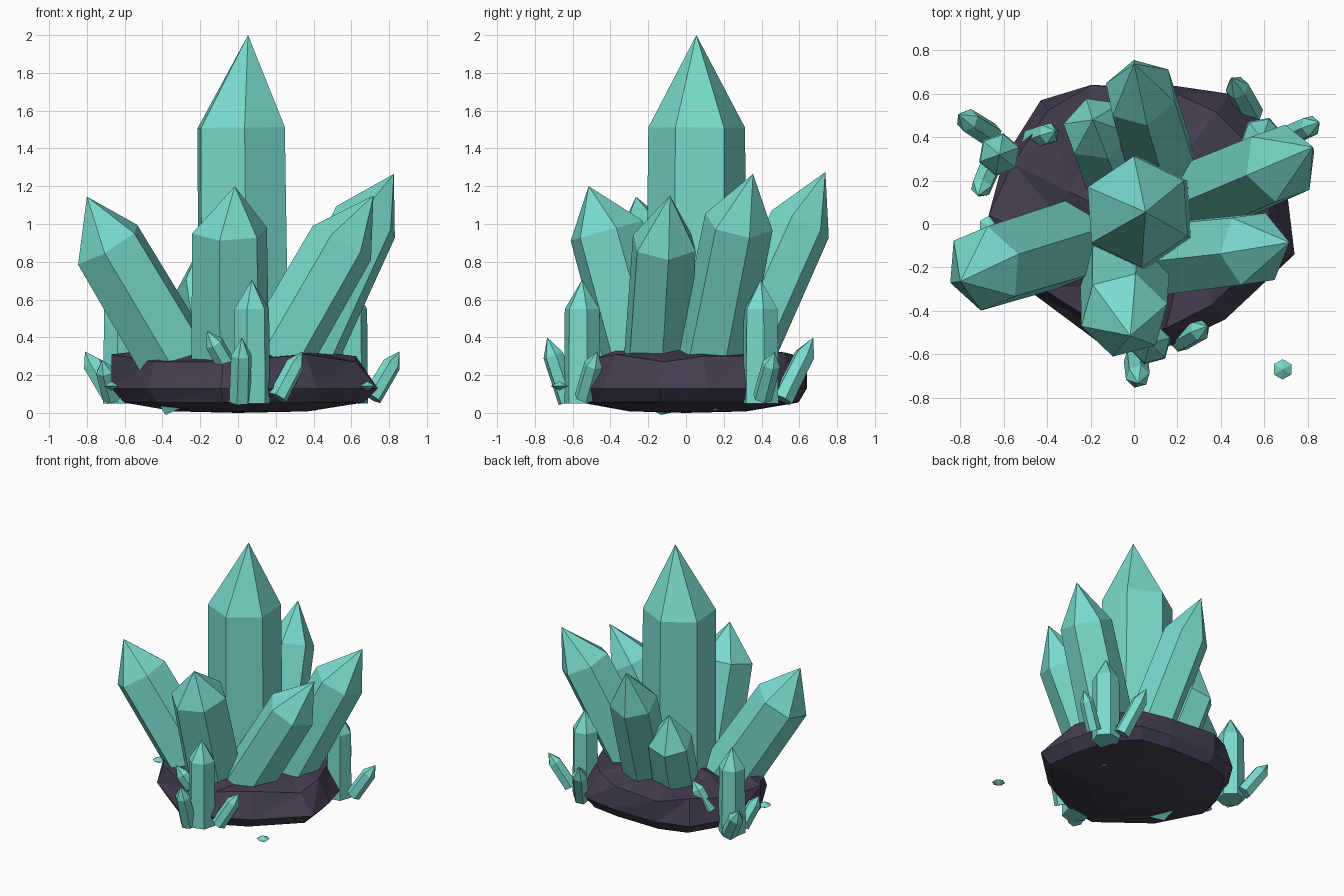
import bpy, bmesh, math
from mathutils import Vector

if "Cube" in bpy.data.objects:
    bpy.data.objects.remove(bpy.data.objects["Cube"])


def material(name, rgb):
    m = bpy.data.materials.new(name)
    m.diffuse_color = (*rgb, 1)
    m.use_nodes = True
    m.node_tree.nodes["Principled BSDF"].inputs["Base Color"].default_value = m.diffuse_color
    return m


TEAL = material("teal_crystal", (0.19, 0.70, 0.61))
ROCK = material("dark_rock", (0.059, 0.047, 0.084))


def finish(bm, name, mat):
    bmesh.ops.recalc_face_normals(bm, faces=bm.faces)
    me = bpy.data.meshes.new(name)
    bm.to_mesh(me)
    bm.free()
    me.materials.append(mat)
    ob = bpy.data.objects.new(name, me)
    bpy.context.collection.objects.link(ob)


def crystal(name, base, shoulder, tip, r, rot=0, flare=1.05):
    """Six-sided prism from base to shoulder, closed by a pointed cap."""
    base, shoulder, tip = Vector(base), Vector(shoulder), Vector(tip)
    q = Vector((0, 0, 1)).rotation_difference(shoulder - base)
    bm = bmesh.new()
    rings = []
    for c, rad in ((base, r * flare), (shoulder, r)):
        ring = []
        for i in range(6):
            a = math.radians(rot + 60 * i)
            ring.append(bm.verts.new(c + q @ Vector((rad * math.cos(a), rad * math.sin(a), 0))))
        rings.append(ring)
    low, high = rings
    apex = bm.verts.new(tip)
    bm.faces.new(low[::-1])
    for i in range(6):
        j = (i + 1) % 6
        bm.faces.new((low[i], low[j], high[j], high[i]))
        bm.faces.new((high[i], high[j], apex))
    finish(bm, name, TEAL)


# Large crystals: base, shoulder centre, tip, radius, rotation
crystal("main_crystal", (0.03, 0.05, 0.1), (0.017, 0.057, 1.51), (0.053, 0.055, 2.0), 0.257, 34, 1.04)
crystal("left_crystal", (-0.22, -0.06, 0.1), (-0.69, -0.205, 0.89), (-0.80, -0.265, 1.145), 0.2, 22)
crystal("front_crystal", (-0.04, -0.18, 0.1), (-0.045, -0.42, 0.965), (-0.017, -0.515, 1.20), 0.205, 15)
crystal("right_crystal", (0.09, -0.165, 0.1), (0.55, -0.115, 0.9), (0.717, -0.085, 1.15), 0.18, 8)
crystal("back_right_crystal", (0.25, 0.10, 0.1), (0.675, 0.28, 1.01), (0.825, 0.355, 1.265), 0.185, 20)
crystal("back_crystal", (0.15, 0.2, 0.1), (0.03, 0.605, 1.0), (0.0, 0.738, 1.275), 0.17, 102)
crystal("back_left_crystal", (-0.08, 0.2, 0.1), (-0.17, 0.44, 0.68), (-0.19, 0.48, 0.9), 0.16, 50)

# Upright small crystals around the rock
for name, x, y, rot in (("front", 0.073, -0.55, 15), ("right", 0.59, 0.395, 10), ("left", -0.62, 0.32, 20)):
    crystal(name + "_pillar", (x, y, 0.05), (x, y, 0.55), (x, y, 0.705), 0.095, rot)

# Little leaning shards: base, tip, radius
SHARDS = [
    ((0.01, -0.62, 0.06), (0.02, -0.735, 0.40), 0.056),
    ((0.21, -0.54, 0.08), (0.34, -0.47, 0.325), 0.05),
    ((0.71, 0.405, 0.08), (0.855, 0.47, 0.325), 0.05),
    ((0.54, 0.51, 0.07), (0.45, 0.675, 0.40), 0.055),
    ((-0.66, 0.41, 0.08), (-0.81, 0.505, 0.325), 0.055),
    ((-0.665, 0.26, 0.08), (-0.72, 0.13, 0.28), 0.05),
    ((-0.03, -0.45, 0.2), (-0.165, -0.53, 0.435), 0.05),
    ((-0.47, 0.39, 0.2), (-0.36, 0.43, 0.42), 0.05),
]
for i, (b, t, r) in enumerate(SHARDS):
    b, t = Vector(b), Vector(t)
    crystal(f"shard_{i + 1}", b, b.lerp(t, 0.72), t, r, 15)

# Loose chips: flat double pyramids
for i, (x, y) in enumerate(((0.685, -0.67), (-0.67, -0.01))):
    bm = bmesh.new()
    ring = [bm.verts.new((x + 0.047 * math.cos(math.radians(30 + 60 * k)),
                          y + 0.047 * math.sin(math.radians(30 + 60 * k)), 0.142)) for k in range(6)]
    for z in (0.118, 0.167):
        pole = bm.verts.new((x, y, z))
        for k in range(6):
            bm.faces.new((ring[k], ring[(k + 1) % 6], pole))
    finish(bm, f"chip_{i + 1}", TEAL)

# Rock base: irregular outline stacked in rings (x, y, upper scale, upper height)
OUTLINE = [
    (0.74, -0.14, 0.84, 0.27), (0.71, 0.11, 0.88, 0.30), (0.62, 0.43, 0.85, 0.30),
    (0.44, 0.60, 0.86, 0.32), (0.20, 0.635, 0.95, 0.29), (-0.20, 0.64, 1.0, 0.29),
    (-0.43, 0.57, 0.92, 0.32), (-0.60, 0.30, 0.93, 0.28), (-0.67, 0.04, 1.0, 0.31),
    (-0.48, -0.31, 0.92, 0.27), (-0.09, -0.60, 0.86, 0.27), (0.17, -0.56, 0.86, 0.29),
    (0.42, -0.44, 0.85, 0.31),
]
bm = bmesh.new()
bottom = [bm.verts.new((x * 0.5, y * 0.5, 0.008)) for x, y, s, h in OUTLINE]
lower = [bm.verts.new((x * 0.9, y * 0.93, 0.055)) for x, y, s, h in OUTLINE]
middle = [bm.verts.new((x, y, 0.13)) for x, y, s, h in OUTLINE]
upper = [bm.verts.new((x * s, y * s, h)) for x, y, s, h in OUTLINE]
inner = [bm.verts.new((x * 0.5, y * 0.5, 0.33 + 0.03 * math.sin(3 * i))) for i, (x, y, s, h) in enumerate(OUTLINE)]
n = len(OUTLINE)
stack = [bottom, lower, middle, upper, inner]
for a, b in zip(stack, stack[1:]):
    for i in range(n):
        j = (i + 1) % n
        bm.faces.new((a[i], a[j], b[j]))
        bm.faces.new((a[i], b[j], b[i]))
for ring, z in ((bottom, 0.0), (inner, 0.33)):
    pole = bm.verts.new((0, 0, z))
    for i in range(n):
        bm.faces.new((ring[i], ring[(i + 1) % n], pole))
finish(bm, "rock_base", ROCK)
